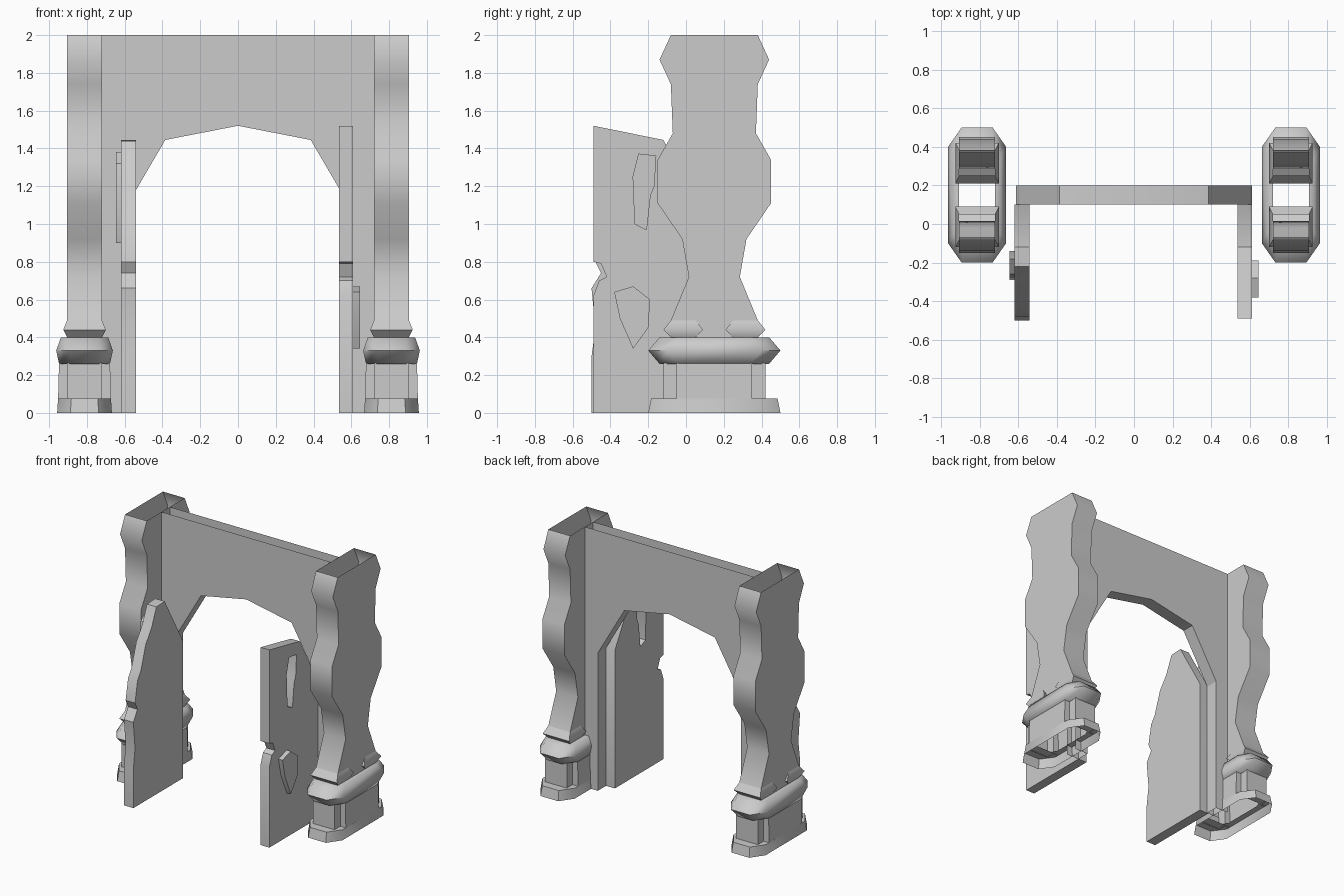
import bpy, bmesh, math

if "Cube" in bpy.data.objects:
    bpy.data.objects.remove(bpy.data.objects["Cube"])

stone = bpy.data.materials.new("pale_stone_grey")
stone.diffuse_color = (0.6, 0.6, 0.6, 1)
stone.use_nodes = True
stone.node_tree.nodes["Principled BSDF"].inputs["Base Color"].default_value = stone.diffuse_color


def finish(name, bm, angle=40):
    bmesh.ops.recalc_face_normals(bm, faces=bm.faces)
    me = bpy.data.meshes.new(name)
    bm.to_mesh(me)
    bm.free()
    me.materials.append(stone)
    ob = bpy.data.objects.new(name, me)
    bpy.context.collection.objects.link(ob)
    bpy.ops.object.select_all(action='DESELECT')
    ob.select_set(True)
    bpy.context.view_layer.objects.active = ob
    bpy.ops.object.shade_smooth_by_angle(angle=math.radians(angle))
    return ob


def rect(hx, hy):
    return [(-hx, -hy), (hx, -hy), (hx, hy), (-hx, hy)]


def octagon(hx, hy, cx=0.07, cy=0.1):
    return [(-hx + cx, -hy), (hx - cx, -hy), (hx, -hy + cy), (hx, hy - cy),
            (hx - cx, hy), (-hx + cx, hy), (-hx, hy - cy), (-hx, -hy + cy)]


def cross(hx, hy, nx, ny):
    q = [(nx, -hy), (nx, -ny), (hx, -ny)]
    r = q + [(x, -y) for x, y in reversed(q)]
    return r + [(-x, -y) for x, y in r]


def loft(name, cx, cy, sections, angle=40):
    """Open-ended skin through stacked (z, outline) sections."""
    bm = bmesh.new()
    rings = [[bm.verts.new((cx + x, cy + y, z)) for x, y in pts] for z, pts in sections]
    for a, b in zip(rings, rings[1:]):
        n = len(a)
        for i in range(n):
            bm.faces.new((a[i], a[(i + 1) % n], b[(i + 1) % n], b[i]))
    return finish(name, bm, angle)


def slab(name, x0, x1, outline, hole=None):
    """Upright panel: (y, z) outline with an optional hole, from x0 to x1."""
    bm = bmesh.new()
    edges = []
    for loop in [outline] + ([hole] if hole else []):
        vs = [bm.verts.new((x0, y, z)) for y, z in loop]
        edges += [bm.edges.new((vs[i], vs[(i + 1) % len(vs)])) for i in range(len(vs))]
    bmesh.ops.triangle_fill(bm, edges=edges, use_beauty=True)
    ext = bmesh.ops.extrude_face_region(bm, geom=bm.faces[:], use_keep_orig=True)
    for v in [g for g in ext["geom"] if isinstance(g, bmesh.types.BMVert)]:
        v.co.x = x1
    return finish(name, bm, 30)


PY = 0.15
# pillars: half depth of the wavy shaft at each height
wave = [(0.49, 0.23), (0.72, 0.135), (0.92, 0.17), (1.11, 0.30), (1.34, 0.30),
        (1.48, 0.22), (1.74, 0.23), (1.87, 0.29), (2.0, 0.23)]
for side, s in (("left", -1), ("right", 1)):
    X = s * 0.8125
    loft(side + "_pillar_shaft", X, PY,
         [(0.40, rect(0.0925, 0.09))] + [(z, rect(0.0925, h)) for z, h in wave], 50)
    # collar bulges at the front and back of the shaft foot
    for end, e in (("front", -1), ("back", 1)):
        loft(f"{side}_{end}_collar", X, PY + e * 0.165,
             [(0.40, rect(0.0925, 0.065)), (0.44, rect(0.1125, 0.105)),
              (0.49, rect(0.0925, 0.065))], 60)
    # moulded ring
    loft(side + "_base_ring", X, PY,
         [(0.26, octagon(0.0925, 0.20, 0.03, 0.05)), (0.26, octagon(0.135, 0.29)),
          (0.33, octagon(0.15, 0.35)), (0.40, octagon(0.125, 0.29, 0.05, 0.09)),
          (0.40, octagon(0.0925, 0.16, 0.02, 0.03))], 60)
    # block with notched corners
    loft(side + "_base_block", X, PY,
         [(0.07, cross(0.14, 0.27, 0.0925, 0.20)), (0.265, cross(0.135, 0.27, 0.0925, 0.20))])
    # foot
    loft(side + "_base_foot", X, PY,
         [(0, octagon(0.145, 0.35)), (0.075, octagon(0.14, 0.335)),
          (0.075, octagon(0.0925, 0.20, 0.02, 0.04))])

# arched wall: two faces, soffit between them, open at top and ends
half = [(0.61, 0), (0.61, 1.06), (0.385, 1.445)]
arch = half + [(0, 1.52)] + [(-x, z) for x, z in reversed(half)]
top = [(0.72, 0), (0.72, 1.06), (0.385, 2.0)]
outer = [(0.72, 0), (0.72, 1.06), (0.72, 2.0), (0, 2.0), (-0.72, 2.0), (-0.72, 1.06), (-0.72, 0)]
bm = bmesh.new()
inner_rows = []
for y in (0.10, 0.20):
    a = [bm.verts.new((x, y, z)) for x, z in arch]
    b = [bm.verts.new((x, y, z)) for x, z in outer]
    inner_rows.append(a)
    for i in range(len(a) - 1):
        bm.faces.new((a[i], a[i + 1], b[i + 1], b[i]))
f, k = inner_rows
for i in range(len(f) - 1):
    bm.faces.new((f[i], f[i + 1], k[i + 1], k[i]))
finish("arch_wall", bm, 30)

# right door leaf: half arch with a broken hole and a chipped front edge
slab("right_door", 0.535, 0.61,
     [(0.1, 0), (0.1, 1.06), (-0.12, 1.445), (-0.49, 1.52), (-0.49, 0.80),
      (-0.45, 0.79), (-0.42, 0.72), (-0.46, 0.70), (-0.49, 0.62), (-0.49, 0)],
     [(-0.25, 1.37), (-0.16, 1.36), (-0.17, 1.2), (-0.19, 1.15), (-0.21, 0.97),
      (-0.27, 1.0), (-0.28, 1.25)])
slab("right_door_splinter", 0.605, 0.645,
     [(-0.28, 0.34), (-0.20, 0.45), (-0.19, 0.60), (-0.28, 0.67), (-0.38, 0.64), (-0.35, 0.50)])

# left door leaf: top front corner broken away
slab("left_door", -0.62, -0.54,
     [(0.1, 0), (0.1, 1.06), (-0.12, 1.445), (-0.22, 1.44), (-0.28, 1.30),
      (-0.35, 1.20), (-0.41, 1.02), (-0.45, 0.96), (-0.48, 0.80), (-0.45, 0.74),
      (-0.50, 0.66), (-0.48, 0.45), (-0.50, 0.30), (-0.50, 0)])
slab("left_door_splinter", -0.645, -0.615,
     [(-0.16, 0.95), (-0.14, 1.25), (-0.18, 1.38), (-0.26, 1.32), (-0.29, 1.10), (-0.24, 0.90)])
